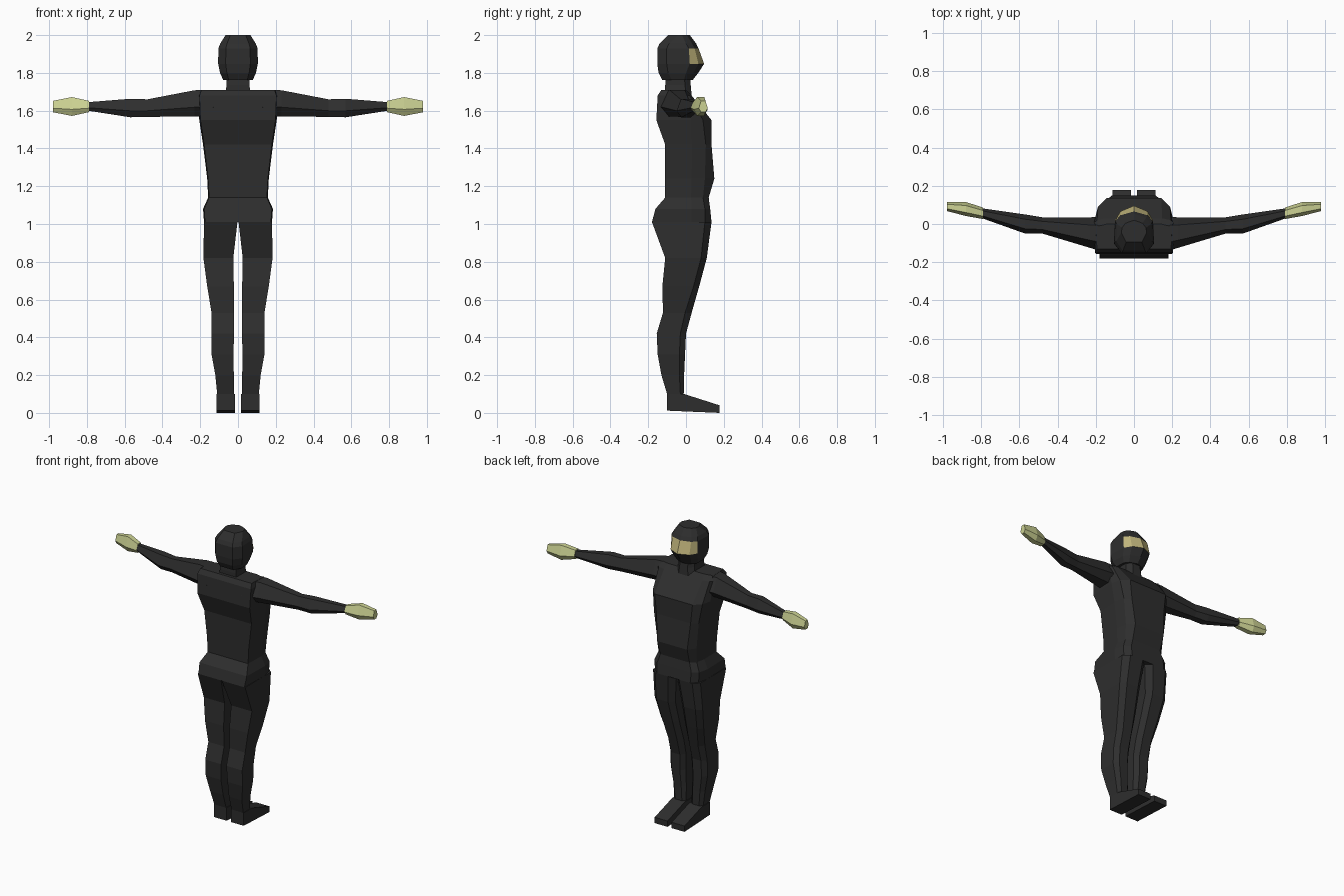
import bpy, bmesh


def material(name, rgb):
    m = bpy.data.materials.new(name)
    m.diffuse_color = (*rgb, 1)
    return m


BLACK = material("black cloth", (0.027, 0.027, 0.027))
PALE = material("pale yellow glove", (0.60, 0.64, 0.29))
SKIN = material("tan skin", (0.53, 0.46, 0.20))


def loft(name, rings, mats, mirror=False, rule=None):
    """Skin a list of equal-length rings, cap both ends."""
    bm = bmesh.new()
    loops = [[bm.verts.new(p) for p in r] for r in rings]
    n = len(loops[0])
    for a, b in zip(loops, loops[1:]):
        for i in range(n):
            j = (i + 1) % n
            bm.faces.new((a[i], a[j], b[j], b[i]))
    bm.faces.new(loops[0][::-1])
    bm.faces.new(loops[-1])
    bmesh.ops.recalc_face_normals(bm, faces=bm.faces)
    if rule:
        for f in bm.faces:
            f.material_index = rule(f.calc_center_median())
    me = bpy.data.meshes.new(name)
    bm.to_mesh(me)
    bm.free()
    for m in mats:
        me.materials.append(m)
    ob = bpy.data.objects.new(name, me)
    bpy.context.collection.objects.link(ob)
    if mirror:
        ob.modifiers.new("mirror", 'MIRROR').use_mirror_merge = False
    return ob


# Torso: flat back, sides tapering to a chamfered front
def torso_ring(z, w, yb, ym, yf):
    half = [(w * 0.97, yb), (w, 0.3 * ym), (w * 0.92, ym), (w * 0.7, yf)]
    return [(x, y, z) for x, y in half] + [(-x, y, z) for x, y in half[::-1]]


loft("torso", [torso_ring(*r) for r in [
    (1.01, 0.18, -0.18, 0.10, 0.135), (1.08, 0.185, -0.162, 0.10, 0.128),
    (1.14, 0.158, -0.11, 0.09, 0.12), (1.24, 0.163, -0.11, 0.10, 0.15),
    (1.42, 0.185, -0.11, 0.105, 0.135), (1.55, 0.205, -0.157, 0.09, 0.135),
    (1.68, 0.21, -0.15, 0.02, 0.03), (1.71, 0.20, -0.13, -0.01, 0.0)]], [BLACK])


# Legs
def leg_ring(z, xi, xo, yb, ym, yf):
    c = (xo - xi) * 0.22
    return [(xi, yb, z), (xo, yb, z), (xo, ym, z), (xo - c, yf, z),
            (xi + c, yf, z), (xi, ym, z)]


loft("leg", [leg_ring(*r) for r in [
    (0.05, 0.02, 0.11, -0.095, -0.03, -0.012),
    (0.10, 0.02, 0.11, -0.10, -0.03, -0.012),
    (0.20, 0.022, 0.12, -0.13, -0.035, -0.01),
    (0.31, 0.025, 0.14, -0.15, -0.035, -0.005),
    (0.42, 0.02, 0.14, -0.155, -0.03, 0.0),
    (0.53, 0.02, 0.14, -0.122, -0.005, 0.03),
    (0.67, 0.022, 0.163, -0.125, 0.04, 0.07),
    (0.82, 0.025, 0.183, -0.11, 0.08, 0.11),
    (1.01, 0.003, 0.18, -0.18, 0.10, 0.135)]], [BLACK], True)

# Feet: wedge profile swept across x
foot = [(-0.10, 0.012), (0.178, 0.0), (0.178, 0.04), (-0.01, 0.10), (-0.10, 0.10)]
loft("foot", [[(x, y, z) for y, z in foot] for x in (0.016, 0.113)], [BLACK], True)


# Arms and hands: six-sided sections along x
def arm_ring(x, y0, y1, z0, z1):
    cy, hy, cz, hz = (y0 + y1) / 2, (y1 - y0) / 2, (z0 + z1) / 2, (z1 - z0) / 2
    pts = [(-0.5, 1), (0.5, 1), (1, -0.3), (0.5, -1), (-0.5, -1), (-1, -0.3)]
    return [(x, cy + hy * a, cz + hz * b) for a, b in pts]


loft("arm", [arm_ring(*r) for r in [
    (0.13, -0.155, 0.04, 1.57, 1.71), (0.23, -0.125, 0.035, 1.57, 1.708),
    (0.48, -0.05, 0.035, 1.567, 1.66), (0.57, -0.05, 0.05, 1.565, 1.663),
    (0.795, 0.03, 0.082, 1.60, 1.645)]], [BLACK], True)
loft("hand", [arm_ring(*r) for r in [
    (0.79, 0.026, 0.086, 1.592, 1.652), (0.88, 0.042, 0.115, 1.572, 1.672),
    (0.98, 0.068, 0.115, 1.592, 1.652)]], [PALE], True)

# Neck
loft("neck", [[(w, y0, z), (w, y1 - 0.03, z), (w * 0.5, y1, z),
               (-w * 0.5, y1, z), (-w, y1 - 0.03, z), (-w, y0, z)]
              for z, w, y0, y1 in [(1.68, 0.07, -0.11, 0.03), (1.735, 0.06, -0.11, 0.025),
                                   (1.79, 0.06, -0.105, 0.02)]], [BLACK])


# Hooded head, with the open eye band on the front faces
def head_ring(z, w, yb, ys, yf):
    half = [(w * 0.62, yb), (w, yb + 0.05), (w * 0.95, ys), (w * 0.68, ys + (yf - ys) * 0.6)]
    return [(x, y, z) for x, y in half] + [(0, yf, z)] + [(-x, y, z) for x, y in half[::-1]]


loft("hooded_head", [head_ring(*r) for r in [
    (1.762, 0.078, -0.125, -0.01, 0.035), (1.80, 0.095, -0.145, 0.0, 0.065),
    (1.848, 0.105, -0.152, 0.02, 0.096), (1.93, 0.104, -0.152, 0.015, 0.066),
    (1.955, 0.094, -0.14, 0.0, 0.054), (2.0, 0.066, -0.095, -0.02, 0.02)]],
    [BLACK, SKIN], rule=lambda c: int(1.86 < c.z < 1.92 and c.y > 0.025))
